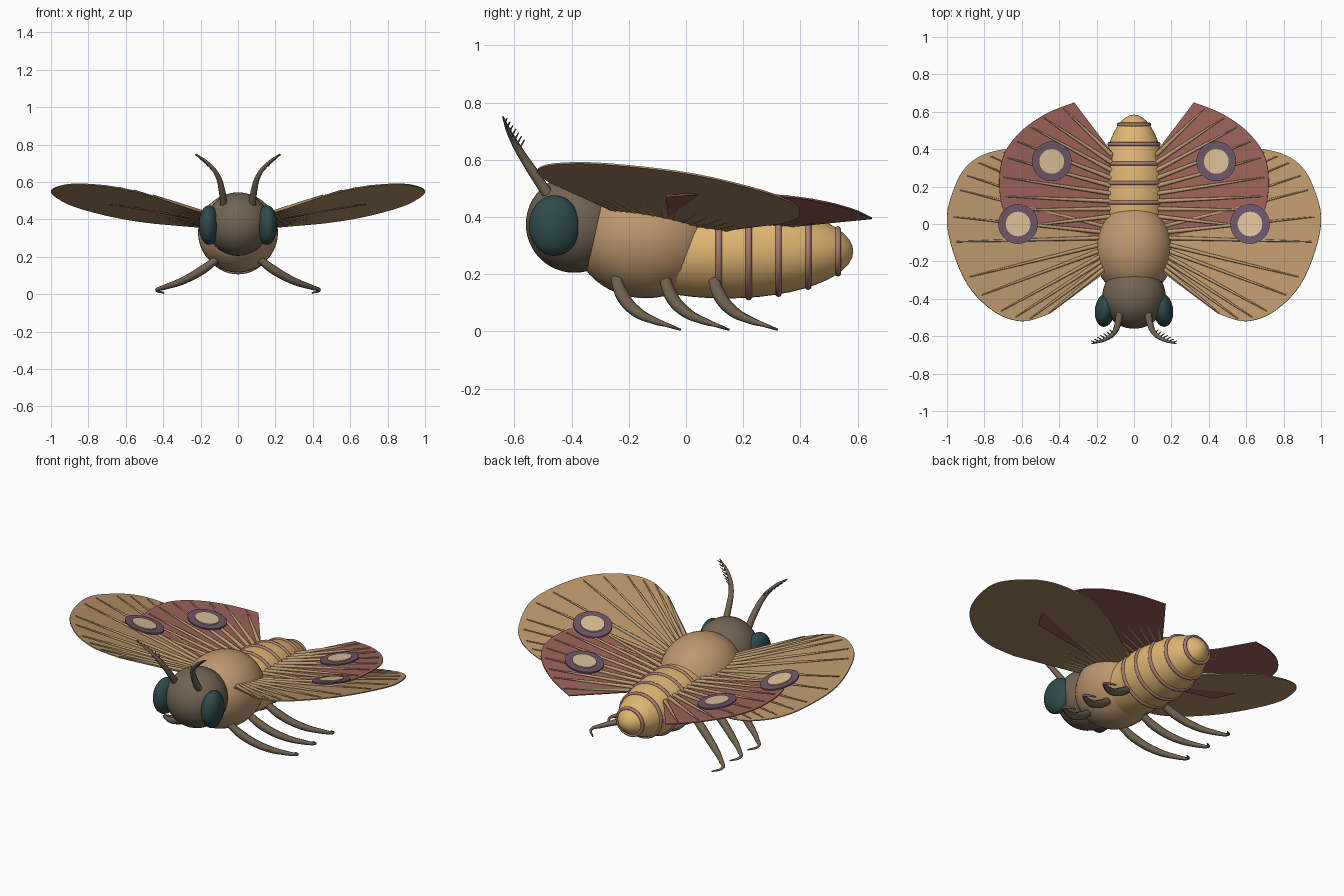
import bpy
import bmesh
from math import pi, sin, cos, sqrt
from mathutils import Vector, Matrix

if "Cube" in bpy.data.objects:
    bpy.data.objects.remove(bpy.data.objects["Cube"])


def material(name, *rgb):
    lin = [((c / 255 + 0.055) / 1.055) ** 2.4 for c in rgb] + [1]
    m = bpy.data.materials.new(name)
    m.use_nodes = True
    m.diffuse_color = lin
    m.node_tree.nodes["Principled BSDF"].inputs["Base Color"].default_value = lin
    return m


TAN = material("thorax tan", 190, 152, 112)
GOLD = material("abdomen gold", 224, 182, 114)
BROWN = material("chitin brown", 114, 100, 82)
TEAL = material("eye teal", 46, 74, 76)
FORE = material("forewing brown", 186, 150, 108)
HIND = material("hindwing red", 156, 98, 89)
PLUM = material("spot plum", 108, 86, 102)
CREAM = material("spot cream", 216, 190, 150)
BAND = material("band rose", 168, 124, 114)
VEIN = material("vein tan", 186, 156, 114)


def add(name, mesh, mat, smooth=True):
    mesh.materials.clear()
    mesh.materials.append(mat)
    for p in mesh.polygons:
        p.use_smooth = smooth
    ob = bpy.data.objects.new(name, mesh)
    bpy.context.collection.objects.link(ob)
    return ob


def from_bmesh(name, bm, mat, smooth=True):
    bmesh.ops.recalc_face_normals(bm, faces=bm.faces)
    mesh = bpy.data.meshes.new(name)
    bm.to_mesh(mesh)
    bm.free()
    return add(name, mesh, mat, smooth)


def ellipsoid(name, centre, radii, mat, yaw=0):
    bm = bmesh.new()
    m = (Matrix.Translation(centre) @ Matrix.Rotation(yaw, 4, 'Z')
         @ Matrix.Diagonal((*radii, 1)) @ Matrix.Rotation(pi / 2, 4, 'X'))
    bmesh.ops.create_uvsphere(bm, u_segments=40, v_segments=24, radius=1, matrix=m)
    return from_bmesh(name, bm, mat)


def tubes(name, paths, mat):
    """Tapered round tubes; each path is a list of (point, radius)."""
    cu = bpy.data.curves.new(name, 'CURVE')
    cu.dimensions = '3D'
    cu.bevel_depth = 1
    cu.bevel_resolution = 2
    cu.resolution_u = 6
    cu.use_fill_caps = True
    for path in paths:
        sp = cu.splines.new('BEZIER')
        sp.bezier_points.add(len(path) - 1)
        for bp, (co, r) in zip(sp.bezier_points, path):
            bp.co, bp.radius = co, r
            bp.handle_left_type = bp.handle_right_type = 'AUTO'
    tmp = bpy.data.objects.new(name + " path", cu)
    bpy.context.collection.objects.link(tmp)
    dg = bpy.context.evaluated_depsgraph_get()
    mesh = bpy.data.meshes.new_from_object(tmp.evaluated_get(dg))
    bpy.data.objects.remove(tmp)
    return add(name, mesh, mat)


def smooth_line(pts, steps=6):
    """Catmull-Rom curve through 2D points."""
    p = [Vector(q) for q in [pts[0], *pts, pts[-1]]]
    out = []
    for a, b, c, d in zip(p, p[1:], p[2:], p[3:]):
        for i in range(steps):
            t = i / steps
            out.append(0.5 * (2 * b + (c - a) * t + (2 * a - 5 * b + 4 * c - d) * t * t
                              + (3 * b - a - 3 * c + d) * t ** 3))
    return out + [p[-1]]


# Body
BELLY, BELLY_R = Vector((0, 0.14, 0.28)), Vector((0.175, 0.445, 0.165))
ellipsoid("thorax", (0, -0.14, 0.33), (0.214, 0.25, 0.214), TAN)
ellipsoid("abdomen", BELLY, BELLY_R, GOLD)
ellipsoid("head", (0, -0.39, 0.375), (0.17, 0.17, 0.17), BROWN)

# Rings around the abdomen
for i in range(5):
    y = 0.115 + 0.104 * i
    f = sqrt(1 - ((y - BELLY.y) / BELLY_R.y) ** 2)
    bm = bmesh.new()
    rows = []
    for k in range(48):
        a = k * pi / 24
        rows.append([bm.verts.new((cos(a) * (BELLY_R.x * f + 0.009 * cos(b)),
                                   y + 0.011 * sin(b),
                                   BELLY.z + sin(a) * (BELLY_R.z * f + 0.009 * cos(b))))
                     for b in (j * pi / 4 for j in range(8))])
    for k in range(48):
        r, q = rows[k - 1], rows[k]
        for j in range(8):
            bm.faces.new((r[j - 1], r[j], q[j], q[j - 1]))
    from_bmesh(f"abdomen_band_{i + 1}", bm, BAND)


# Wing planes: height from x distance and y
def fore_z(x, y):
    return 0.346 + 0.208 * abs(x) - 0.176 * y


def hind_z(x, y):
    return 0.362 + 0.175 * abs(x) - 0.035 * y


FORE_RIM = smooth_line([(0.45, -0.48), (0.6, -0.52), (0.76, -0.46), (0.91, -0.29), (1, 0),
                        (0.95, 0.22), (0.86, 0.34), (0.72, 0.395), (0.58, 0.39), (0.45, 0.34)])
HIND_RIM = smooth_line([(0.32, 0.65), (0.47, 0.59), (0.61, 0.49), (0.7, 0.36), (0.72, 0.2),
                        (0.69, 0.05), (0.62, -0.07)])


def wing(name, side, rim, root, height, mat):
    bm = bmesh.new()
    bm.faces.new([bm.verts.new((side * x, y, height(x, y))) for x, y in [*rim, *root]])
    ob = from_bmesh(name, bm, mat, False)
    mod = ob.modifiers.new("thickness", 'SOLIDIFY')
    mod.thickness = 0.006
    mod.offset = 0


def veins(name, side, rim, start, end, count, span, height):
    paths = []
    for i in range(count):
        t = i / (count - 1)
        a = Vector(start).lerp(Vector(end), t)
        b = rim[round((span[0] + (span[1] - span[0]) * t) * (len(rim) - 1))]
        path = []
        for u, r in ((0, 0.012), (0.5, 0.008), (0.96, 0.003)):
            x, y = a.lerp(b, u)
            path.append(((side * x, y, height(x, y) + 0.006), r))
        paths.append(path)
    tubes(name, paths, VEIN)


def eye_spot(name, side, x, y, height, lift):
    dx = (height(x + 0.1, y) - height(x, y)) * 10
    dy = (height(x, y + 0.1) - height(x, y)) * 10
    for part, r, up, mat in (("ring", 0.106, 0, PLUM), ("centre", 0.066, 0.006, CREAM)):
        bm = bmesh.new()
        bmesh.ops.create_cone(bm, cap_ends=True, segments=36, radius1=r, radius2=r, depth=0.008)
        for v in bm.verts:
            v.co.z += height(x, y) + lift + up + dx * v.co.x + dy * v.co.y
            v.co.x = side * (x + v.co.x)
            v.co.y += y
        from_bmesh(f"{name}_{part}", bm, mat, False)


for side, label in ((1, "left"), (-1, "right")):
    # Wings with veins and eye spots
    wing(f"{label}_forewing", side, FORE_RIM, [(0.1, 0.1), (0.1, -0.22)], fore_z, FORE)
    wing(f"{label}_hindwing", side, HIND_RIM, [(0.1, -0.06), (0.1, 0.36)], hind_z, HIND)
    veins(f"{label}_forewing_veins", side, FORE_RIM, (0.16, -0.24), (0.12, 0.12), 14,
          (0.02, 0.85), fore_z)
    veins(f"{label}_hindwing_veins", side, HIND_RIM, (0.12, 0.37), (0.13, 0.04), 9,
          (0.08, 0.92), hind_z)
    eye_spot(f"{label}_forewing_spot", side, 0.62, 0.0, fore_z, 0.018)
    eye_spot(f"{label}_hindwing_spot", side, 0.44, 0.335, hind_z, 0.018)

    # Eyes
    ellipsoid(f"{label}_eye", (side * 0.155, -0.46, 0.37), (0.054, 0.09, 0.106), TEAL,
              side * 0.12)

    # Feathered antennae
    stem = [(0.075, -0.47, 0.46), (0.085, -0.53, 0.55), (0.11, -0.585, 0.635),
            (0.16, -0.62, 0.7), (0.225, -0.64, 0.75)]
    stem = [Vector((side * x, y, z)) for x, y, z in stem]
    tubes(f"{label}_antenna", [list(zip(stem, (0.02, 0.018, 0.014, 0.009, 0.003)))], BROWN)
    barbs = []
    for i in range(7):
        base = stem[2].lerp(stem[4], i / 7)
        for d in ((0.012, -0.025, 0.03), (0.02, 0.02, 0.035)):
            tip = base + Vector((side * d[0], d[1] * (1 - i / 9), d[2] * (1 - i / 9)))
            barbs.append([(base, 0.004), (tip, 0.002)])
    tubes(f"{label}_antenna_barbs", barbs, BROWN)

    # Three swept legs with hooked feet
    for i, place in enumerate(("front", "middle", "rear")):
        y0 = -0.245 + 0.17 * i
        leg = [((0.11, 0, 0.19), 0.02), ((0.19, 0.02, 0.13), 0.024), ((0.3, 0.07, 0.07), 0.02),
               ((0.4, 0.14, 0.035), 0.013), ((0.435, 0.18, 0.022), 0.008),
               ((0.395, 0.225, 0.006), 0.004)]
        tubes(f"{label}_{place}_leg",
              [[((side * p[0], y0 + p[1], p[2]), r) for p, r in leg]], BROWN)
